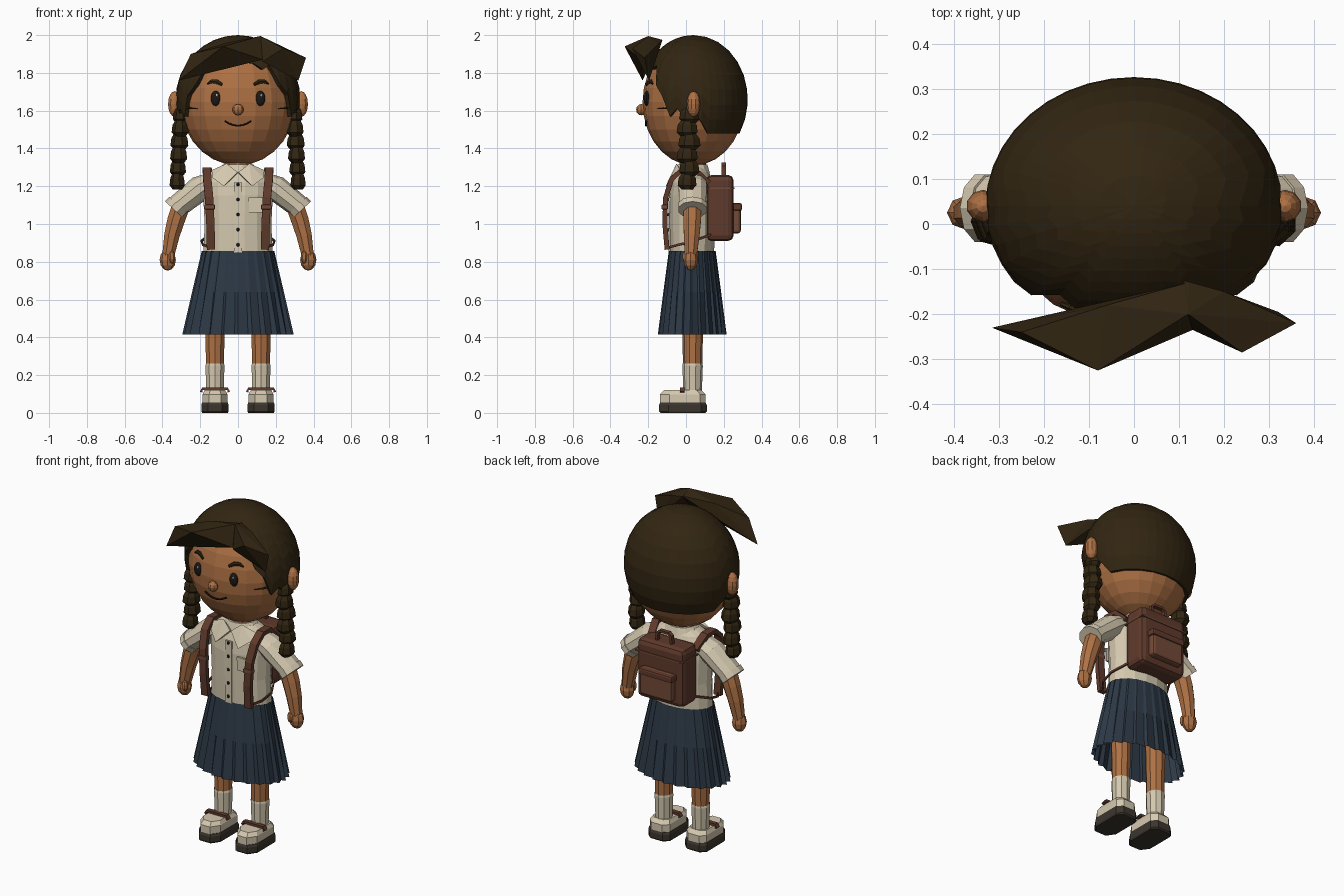
import bpy, bmesh
from math import sin, cos, pi, radians, sqrt, acos
from mathutils import Vector, Matrix

if "Cube" in bpy.data.objects:
    bpy.data.objects.remove(bpy.data.objects["Cube"], do_unlink=True)


def material(name, rgb):
    m = bpy.data.materials.new(name)
    m.use_nodes = True
    m.diffuse_color = (*rgb, 1)
    bsdf = next(n for n in m.node_tree.nodes if n.type == 'BSDF_PRINCIPLED')
    bsdf.inputs["Base Color"].default_value = (*rgb, 1)
    return m


SKIN = material("warm_skin", (.42, .165, .058))
HAIR = material("dark_brown_hair", (.032, .019, .006))
DARK = material("near_black", (.012, .009, .007))
CREAM = material("cream_cotton", (.66, .58, .43))
NAVY = material("navy_wool", (.026, .04, .06))
LEATHER = material("brown_leather", (.115, .042, .024))
TAN = material("light_leather", (.17, .068, .038))
SOLE = material("grey_brown_sole", (.045, .036, .027))


def put(name, bm, mat):
    bmesh.ops.recalc_face_normals(bm, faces=bm.faces)
    me = bpy.data.meshes.new(name)
    bm.to_mesh(me)
    bm.free()
    me.materials.append(mat)
    ob = bpy.data.objects.new(name, me)
    bpy.context.collection.objects.link(ob)
    return ob


def ball(name, loc, r, mat, seg=10, rings=7):
    bm = bmesh.new()
    bmesh.ops.create_uvsphere(bm, u_segments=seg, v_segments=rings, radius=1)
    bmesh.ops.transform(bm, matrix=Matrix.LocRotScale(Vector(loc), None, Vector(r)), verts=bm.verts)
    return put(name, bm, mat)


def box(name, loc, size, mat, bevel=0):
    bm = bmesh.new()
    bmesh.ops.create_cube(bm, size=1)
    bmesh.ops.transform(bm, matrix=Matrix.LocRotScale(Vector(loc), None, Vector(size)), verts=bm.verts)
    if bevel:
        bmesh.ops.bevel(bm, geom=bm.edges[:], offset=bevel, segments=2, profile=.5, affect='EDGES')
    return put(name, bm, mat)


def hull(name, pts, mat):
    bm = bmesh.new()
    for p in pts:
        bm.verts.new(p)
    bmesh.ops.convex_hull(bm, input=bm.verts[:])
    return put(name, bm, mat)


def bridge(bm, rings):
    for a, b in zip(rings, rings[1:]):
        n = len(a)
        for i in range(n):
            bm.faces.new((a[i], a[(i + 1) % n], b[(i + 1) % n], b[i]))


def loft(name, path, radii, mat, sides=8, ref=(1, 0, 0)):
    """Closed tube along a path; four sides give a flat ribbon of half sizes."""
    bm, rings = bmesh.new(), []
    P = [Vector(p) for p in path]
    for i, p in enumerate(P):
        t = (P[min(i + 1, len(P) - 1)] - P[max(i - 1, 0)]).normalized()
        u = Vector(ref)
        u = (u - t * u.dot(t)).normalized()
        v = t.cross(u)
        a, b = radii[i] if isinstance(radii, list) else radii
        k = sqrt(2) if sides == 4 else 1
        rings.append([bm.verts.new(p + u * a * k * cos(2 * pi * (j + .5) / sides)
                                   + v * b * k * sin(2 * pi * (j + .5) / sides)) for j in range(sides)])
    bridge(bm, rings)
    bm.faces.new(rings[0])
    bm.faces.new(rings[-1])
    return put(name, bm, mat)


def face_y(x, z):
    return .04 - .27 * sqrt(max(0, 1 - (x / .305) ** 2 - ((z - 1.645) / .335) ** 2))


# Head, nose and mouth
ball("head", (0, .04, 1.645), (.305, .27, .335), SKIN, 20, 14)
ball("nose", (0, -.237, 1.605), (.03, .027, .03), SKIN, 8, 6)
mouth = [(x * .07, 1.52 + .025 * x * x) for x in (-1, -.66, -.33, 0, .33, .66, 1)]
loft("mouth", [(x, face_y(x, z) - .001, z) for x, z in mouth], (.005, .005), DARK, 6, (0, 0, 1))

# Hair cap with a jagged front hairline, turned in at the rim
LINE = [(0, 1.86), (32, 1.84), (48, 1.74), (58, 1.6), (88, 1.57), (98, 1.55), (105, 1.48), (180, 1.48)]


def hairline(deg):
    for (a, za), (b, zb) in zip(LINE, LINE[1:]):
        if deg <= b:
            return za + (zb - za) * (deg - a) / (b - a)


bm, rings, cols, steps = bmesh.new(), [], 40, 9
for k in range(1, steps + 2):
    ring = []
    for c in range(cols):
        deg = abs((c * 360 / cols + 180) % 360 - 180)
        z = hairline(deg) + (.025 * (-1) ** c if 20 < deg < 95 else 0)
        phi = acos((z - 1.66) / .34) * min(k, steps) / steps
        s = 1 if k <= steps else .9
        a = radians(c * 360 / cols)
        ring.append(bm.verts.new((.33 * s * sin(phi) * sin(a), .04 - .287 * s * sin(phi) * cos(a),
                                  1.66 + .34 * cos(phi))))
    rings.append(ring)
bridge(bm, rings)
top = bm.verts.new((0, .04, 2))
for i in range(cols):
    bm.faces.new((top, rings[0][i], rings[0][(i + 1) % cols]))
put("hair_cap", bm, HAIR)

# Swept fringe in two faceted locks
hull("long_fringe", [(.12, -.13, 1.975), (.12, -.2, 1.995), (.13, -.235, 1.87), (-.08, -.325, 1.94),
                     (-.25, -.24, 1.9), (-.315, -.23, 1.76), (-.12, -.2, 1.84), (-.06, -.18, 1.96)], HAIR)
hull("short_fringe", [(.11, -.125, 1.975), (.12, -.2, 1.995), (.13, -.235, 1.86), (.24, -.285, 1.93),
                      (.36, -.22, 1.88), (.32, -.195, 1.76), (.2, -.15, 1.95)], HAIR)

# Shirt body, placket, collar band and neck
loft("neck", [(0, .035, 1.24), (0, .035, 1.36)], (.075, .07), SKIN, 10)
loft("shirt", [(0, .033, z) for z in (.84, 1, 1.15, 1.22, 1.275, 1.3)],
     [(.187, .118), (.18, .122), (.188, .122), (.19, .112), (.15, .09), (.095, .075)], CREAM, 16)
loft("collar_band", [(0, .035, 1.27), (0, .035, 1.315)], [(.115, .095), (.085, .08)], CREAM, 12)
box("placket", (0, -.087, 1.035), (.04, .009, .37), CREAM)
for i in range(5):
    ball(f"button_{i + 1}", (0, -.093, .89 + i * .08), (.009, .006, .009), DARK, 8, 6)
box("chest_pocket", (.094, -.084, 1.1), (.07, .009, .08), CREAM)
box("pocket_flap", (.094, -.089, 1.13), (.076, .009, .022), CREAM)

# Pleated skirt
bm, rings, n = bmesh.new(), [], 48
for z, rx, ry, fold in ((.857, .192, .124, .985), (.64, .243, .153, .95), (.415, .295, .182, .92)):
    ring = []
    for i in range(n):
        f = fold if i % 2 else 1
        a = 2 * pi * (i + (.5 if i % 2 else 0)) / n
        ring.append(bm.verts.new((rx * f * cos(a), .033 + ry * f * sin(a), z)))
    rings.append(ring)
bridge(bm, rings)
put("pleated_skirt", bm, NAVY)

# Backpack
box("backpack_body", (0, .18, 1.085), (.31, .145, .35), LEATHER, .03)
box("backpack_pocket", (0, .255, 1.03), (.21, .07, .16), TAN, .015)
box("backpack_pocket_flap", (0, .262, 1.09), (.225, .07, .04), LEATHER, .01)
box("backpack_seam", (0, .182, 1.19), (.314, .15, .009), TAN)
loft("backpack_handle", [(-.05, .2, 1.24), (-.045, .2, 1.305), (-.03, .2, 1.318), (.03, .2, 1.318),
                         (.045, .2, 1.305), (.05, .2, 1.24)], (.012, .007), LEATHER, 4, (0, 1, 0))

# Paired parts
for s, side in ((1, "left"), (-1, "right")):
    def m(*pts):
        return [(s * x, y, z) for x, y, z in pts]

    # Face details
    ball(f"{side}_eye", (s * .118, face_y(.118, 1.665), 1.665), (.026, .016, .04), DARK, 12, 8)
    ball(f"{side}_eye_glint", (s * .118 + .006, face_y(.118, 1.68) - .014, 1.682), (.006, .004, .008), CREAM, 8, 6)
    brow = [(.085, 1.738), (.115, 1.755), (.14, 1.755), (.162, 1.742)]
    loft(f"{side}_eyebrow", m(*[(x, face_y(x, z) - .002, z) for x, z in brow]),
         [(.008, .006), (.013, .007), (.011, .007), (.004, .005)], HAIR, 6, (0, 0, 1))
    ball(f"{side}_ear", (s * .335, .04, 1.635), (.037, .036, .068), SKIN, 10, 8)
    wisp = [(.215, 1.61), (.25, 1.612), (.28, 1.62)]
    loft(f"{side}_hair_wisp", m(*[(x, face_y(x, z) - .003, z) for x, z in wisp]),
         [(.002, .003), (.005, .005), (.008, .006)], HAIR, 6, (0, 0, 1))

    # Braid of faceted knots
    for i in range(6):
        z, x, w = 1.575 - i * .07, .3 + i * .004, 1 - .05 * abs(i - 2)
        y = .012 + .006 * (-1) ** i
        loft(f"{side}_braid_{i + 1}", m(*[(x, y, z + d) for d in (.042, .018, -.02, -.042)]),
             [(.032 * w, .036 * w), (.045 * w, .055 * w), (.05 * w, .06 * w), (.03 * w, .035 * w)], HAIR, 7)

    # Collar flap
    hull(f"{side}_collar_flap", m((.003, -.072, 1.275), (.06, -.05, 1.32), (.14, -.03, 1.285),
                                  (.135, -.065, 1.245), (.075, -.108, 1.2), (.07, -.085, 1.205),
                                  (.06, -.035, 1.3), (.003, -.05, 1.265)), CREAM)

    # Sleeve, cuff, arm and hand
    loft(f"{side}_sleeve", m((.14, .035, 1.225), (.2, .035, 1.19), (.332, .035, 1.085)),
         [(.075, .05), (.078, .068), (.074, .06)], CREAM, 10, (0, 1, 0))
    loft(f"{side}_cuff", m((.315, .035, 1.1), (.338, .035, 1.075)), (.079, .066), CREAM, 10, (0, 1, 0))
    loft(f"{side}_arm", m((.29, .033, 1.13), (.328, .033, 1.02), (.35, .03, .94), (.37, .025, .83)),
         [(.052, .052), (.05, .05), (.044, .045), (.034, .034)], SKIN, 8)
    ball(f"{side}_hand", (s * .372, .025, .81), (.043, .038, .057), SKIN, 8, 6)
    ball(f"{side}_thumb", (s * .35, -.003, .825), (.018, .018, .034), SKIN, 7, 5)

    # Shoulder strap with buckle and thin lower strap
    loft(f"{side}_shoulder_strap", m((.143, -.1, .865), (.146, -.112, 1), (.153, -.108, 1.14), (.163, -.075, 1.24),
                                     (.165, -.02, 1.287), (.162, .05, 1.285), (.145, .12, 1.22)),
         (.022, .013), LEATHER, 4)
    box(f"{side}_strap_buckle", (s * .15, -.113, 1.09), (.056, .034, .026), TAN, .005)
    loft(f"{side}_lower_strap", m((.145, -.095, .875), (.185, -.04, .89), (.194, .04, .91), (.14, .15, .95)),
         (.006, .004), LEATHER, 4, (0, 0, 1))

    # Leg, sock and shoe
    x = s * .122
    loft(f"{side}_leg", [(x, .035, .22), (x, .035, .62)], [(.049, .05), (.058, .06)], SKIN, 10)
    loft(f"{side}_sock", [(x, .035, .08), (x, .035, .25), (x, .035, .262)],
         [(.047, .048), (.053, .054), (.05, .052)], CREAM, 10)
    for part, mat, z0, z1, grow, edge in (("sole", SOLE, 0, .055, 0, .014), ("shoe", CREAM, .045, .12, -.006, .022)):
        w, y0, y1 = .072 + grow, -.143 - grow, .11 + grow
        outline = [(w, y1 - .03), (w - .03, y1), (-w + .03, y1), (-w, y1 - .03),
                   (-w, y0 + .05), (-w + .035, y0), (w - .035, y0), (w, y0 + .05)]
        levels = [(z0, .94), (z0 + .008, 1), (z1 - edge, 1), (z1, .82 if part == "shoe" else .95)]
        bm = bmesh.new()
        rings = [[bm.verts.new((x + px * f, -.016 + (py + .016) * f, z)) for px, py in outline] for z, f in levels]
        bridge(bm, rings)
        bm.faces.new(rings[0])
        bm.faces.new(rings[-1])
        put(f"{side}_{part}", bm, mat)
    loft(f"{side}_shoe_strap", [(x - .074, -.02, .11), (x - .066, -.02, .128), (x + .066, -.02, .128),
                                (x + .074, -.02, .11)], (.013, .007), LEATHER, 4, (0, 1, 0))
